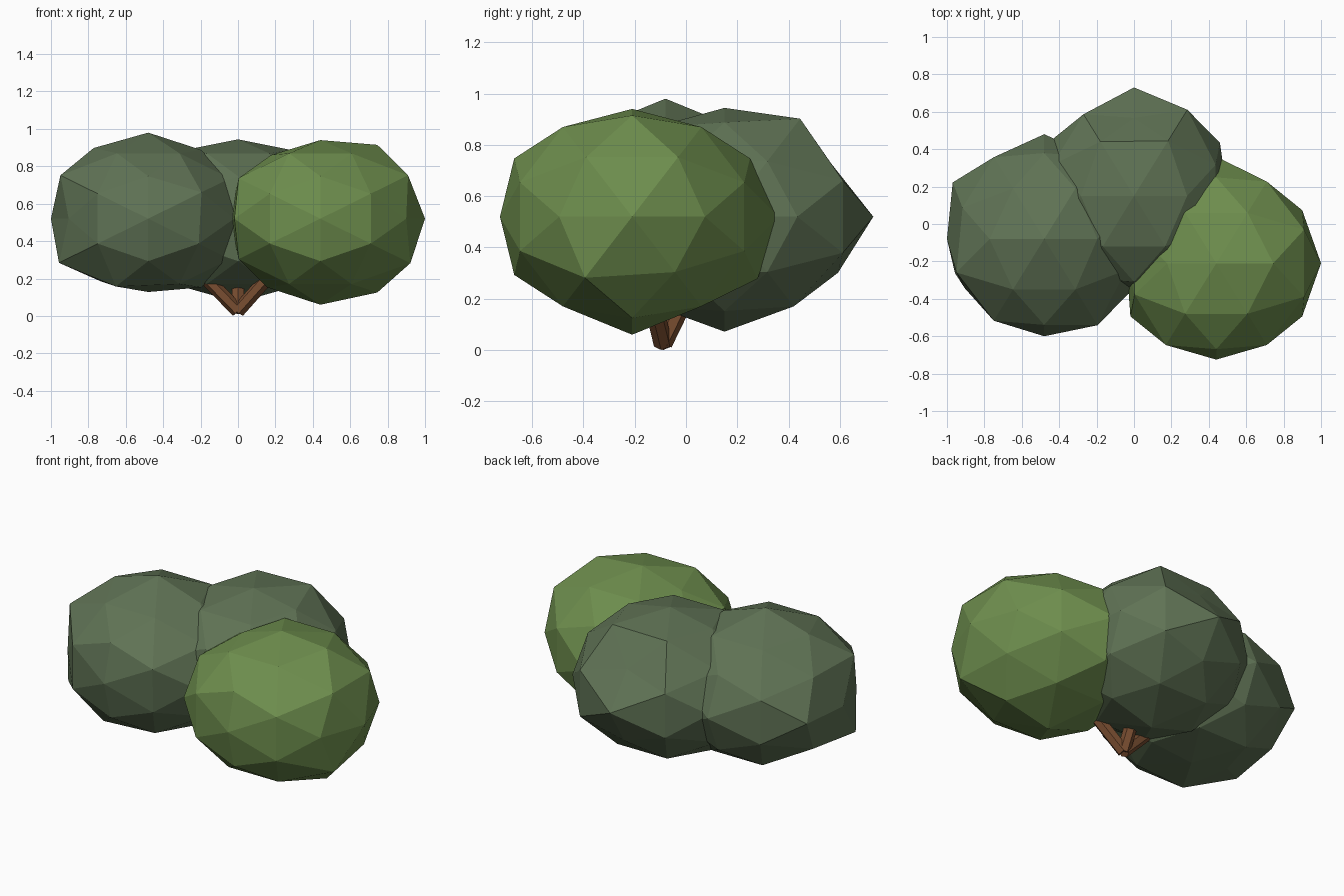
import bpy, bmesh
from mathutils import Vector

if "Cube" in bpy.data.objects:
    bpy.data.objects.remove(bpy.data.objects["Cube"])


def material(name, rgb):
    m = bpy.data.materials.new(name)
    m.diffuse_color = (*rgb, 1)
    m.use_nodes = True
    m.node_tree.nodes["Principled BSDF"].inputs["Base Color"].default_value = m.diffuse_color
    return m


light_green = material("light_green", (0.155, 0.27, 0.075))
dull_green = material("dull_green", (0.115, 0.17, 0.09))
brown = material("brown", (0.19, 0.075, 0.03))


def finish(bm, name, mat):
    bmesh.ops.recalc_face_normals(bm, faces=bm.faces)
    me = bpy.data.meshes.new(name)
    bm.to_mesh(me)
    bm.free()
    ob = bpy.data.objects.new(name, me)
    me.materials.append(mat)
    bpy.context.collection.objects.link(ob)


def clump(name, center, mat, bumps):
    """Once-divided icosahedron, flattened, with bumps given as direction: radius."""
    bm = bmesh.new()
    a, b = 0.526, 0.851
    for s in (-1, 1):
        for t in (-1, 1):
            for co in ((s * a, 0, t * b), (0, s * b, t * a), (s * b, t * a, 0)):
                bm.verts.new(co)
    bmesh.ops.convex_hull(bm, input=bm.verts)
    bmesh.ops.subdivide_edges(bm, edges=bm.edges[:], cuts=1, use_grid_fill=True)
    bmesh.ops.triangulate(bm, faces=bm.faces[:])
    dirs = {v: v.co.normalized() for v in bm.verts}
    radius = {v: 0.54 for v in bm.verts}
    for d, r in bumps.items():
        d = Vector(d).normalized()
        radius[max(dirs, key=lambda v: dirs[v].dot(d))] = r
    for v, d in dirs.items():
        p = d * radius[v]
        v.co = Vector(center) + Vector((p.x, p.y, p.z * 0.8))
    finish(bm, name, mat)


# Leaf clumps
right_c, left_c, back_c = (0.44, -0.21, 0.52), (-0.48, -0.08, 0.52), (0, 0.15, 0.52)
clump("right_foliage", right_c, light_green, {
    (1, 0, 0): 0.56, (-1, 0, 0): 0.48, (0, 1, 0): 0.57, (0, -1, 0): 0.515,
    (0, 0, 1): 0.525, (0, 0, -1): 0.575,
    (.53, 0, .85): 0.58, (.53, 0, -.85): 0.58, (-.53, 0, .85): 0.50,
    (.81, -.31, .5): 0.58, (.81, -.31, -.5): 0.595, (.81, .31, .5): 0.58,
    (0, .85, -.53): 0.575})
clump("left_foliage", left_c, dull_green, {
    (-1, 0, 0): 0.52, (0, 1, 0): 0.56, (0, -1, 0): 0.52,
    (0, 0, 1): 0.575, (0, 0, -1): 0.49,
    (-.53, 0, .85): 0.555, (-.53, 0, -.85): 0.49,
    (-.81, -.31, .5): 0.58, (-.81, -.31, -.5): 0.59,
    (-.31, -.5, -.81): 0.56, (-.85, .53, 0): 0.575, (-.85, -.53, 0): 0.50,
    (.5, -.81, .31): 0.57})
clump("back_foliage", back_c, dull_green, {
    (0, 1, 0): 0.58, (0, -1, 0): 0.50, (0, 0, 1): 0.53, (0, 0, -1): 0.56,
    (1, 0, 0): 0.50, (-1, 0, 0): 0.50, (.5, .81, .31): 0.57, (.5, .81, -.31): 0.57,
    (.31, .5, .81): 0.59, (-.31, .5, .81): 0.58,
    (0, .85, .53): 0.49, (0, .85, -.53): 0.52})

# Stems fanning out from the foot into each clump
foot = Vector((0, -0.09, 0.026))
for name, c in (("right_stem", right_c), ("left_stem", left_c), ("back_stem", back_c)):
    axis = (Vector(c) - foot) * 0.8
    bm = bmesh.new()
    bmesh.ops.create_cone(bm, cap_ends=True, segments=6, radius1=0.037,
                          radius2=0.037, depth=axis.length)
    rot = axis.to_track_quat('Z', 'Y')
    for v in bm.verts:
        v.co = rot @ v.co + foot + axis / 2
        v.co.z = max(v.co.z, 0)
    finish(bm, name, brown)
